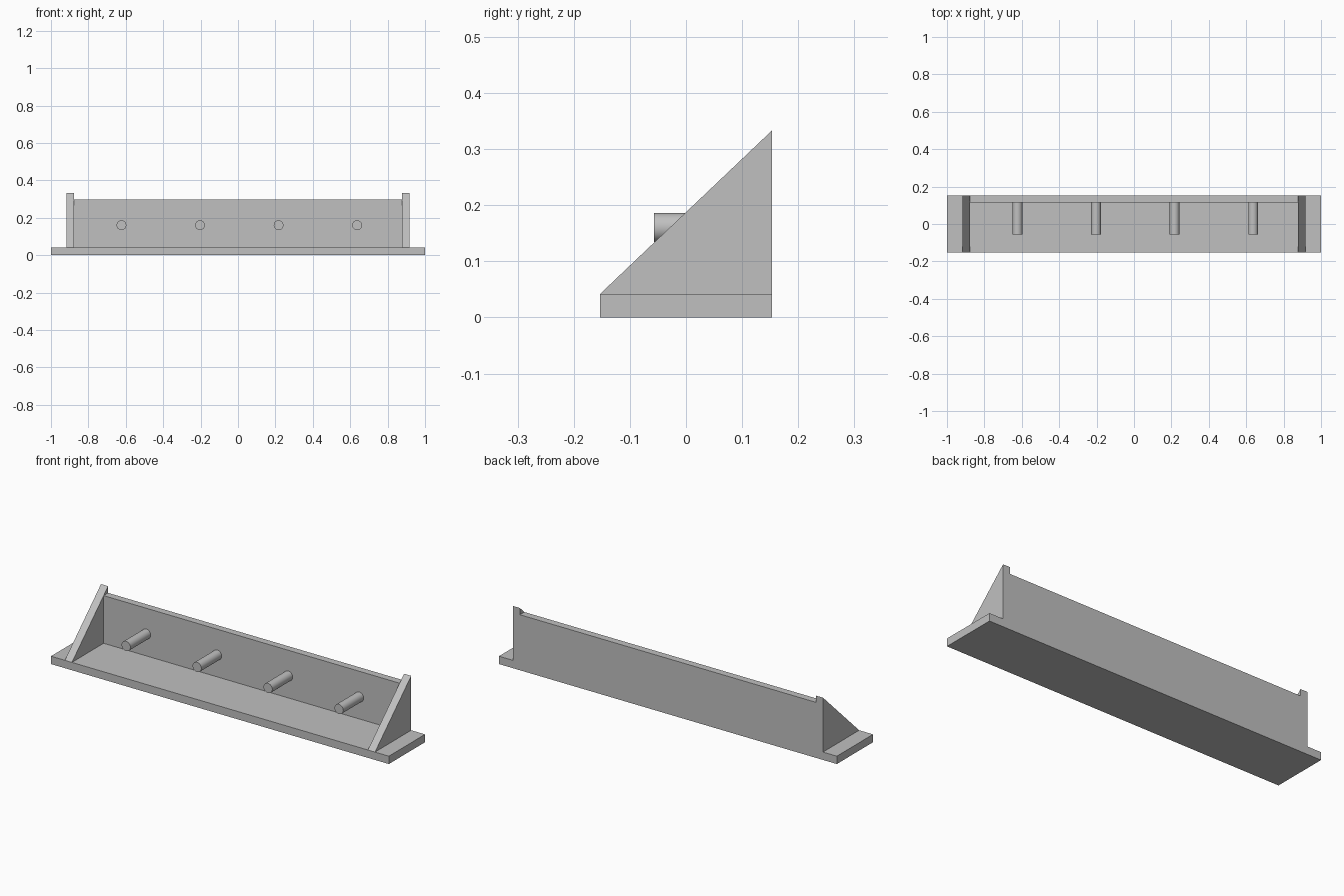
import bpy
import bmesh
import math

cube = bpy.data.objects.get("Cube")
if cube:
    bpy.data.objects.remove(cube, do_unlink=True)

grey = bpy.data.materials.new("light_grey")
GREY = (0.53, 0.53, 0.53, 1)
grey.use_nodes = True
grey.diffuse_color = GREY
grey.node_tree.nodes["Principled BSDF"].inputs["Base Color"].default_value = GREY

DEPTH = 0.153      # half depth of the shelf
BASE_TOP = 0.042


def extrude_profile(name, profile, x0, x1):
    """Extrude a (y, z) outline along x."""
    bm = bmesh.new()
    face = bm.faces.new([bm.verts.new((x0, y, z)) for y, z in profile])
    out = bmesh.ops.extrude_face_region(bm, geom=[face])
    moved = [v for v in out["geom"] if isinstance(v, bmesh.types.BMVert)]
    bmesh.ops.translate(bm, verts=moved, vec=(x1 - x0, 0, 0))
    bmesh.ops.recalc_face_normals(bm, faces=bm.faces)
    mesh = bpy.data.meshes.new(name)
    bm.to_mesh(mesh)
    bm.free()
    mesh.materials.append(grey)
    obj = bpy.data.objects.new(name, mesh)
    bpy.context.collection.objects.link(obj)
    return obj


def box(name, x0, x1, y0, y1, z0, z1):
    return extrude_profile(name, [(y0, z0), (y1, z0), (y1, z1), (y0, z1)], x0, x1)


# Base plate and back panel
box("base_plate", -1, 1, -DEPTH, DEPTH, 0, BASE_TOP)
box("back_panel", -0.876, 0.876, 0.115, DEPTH, BASE_TOP, 0.297)

# Triangular end brackets
triangle = [(-DEPTH, BASE_TOP), (DEPTH, BASE_TOP), (DEPTH, 0.333)]
extrude_profile("left_bracket", triangle, 0.876, 0.918)
extrude_profile("right_bracket", triangle, -0.918, -0.876)

# Row of round pegs standing out from the panel
FRONT, BACK = -0.057, 0.115
for i in range(4):
    bpy.ops.mesh.primitive_cylinder_add(
        vertices=48, radius=0.026, depth=BACK - FRONT,
        location=(-0.623 + 0.42 * i, (FRONT + BACK) / 2, 0.16),
        rotation=(math.pi / 2, 0, 0))
    peg = bpy.context.object
    peg.name = f"peg_{i + 1}"
    peg.data.materials.append(grey)
    bpy.ops.object.shade_smooth_by_angle(angle=math.radians(30))
